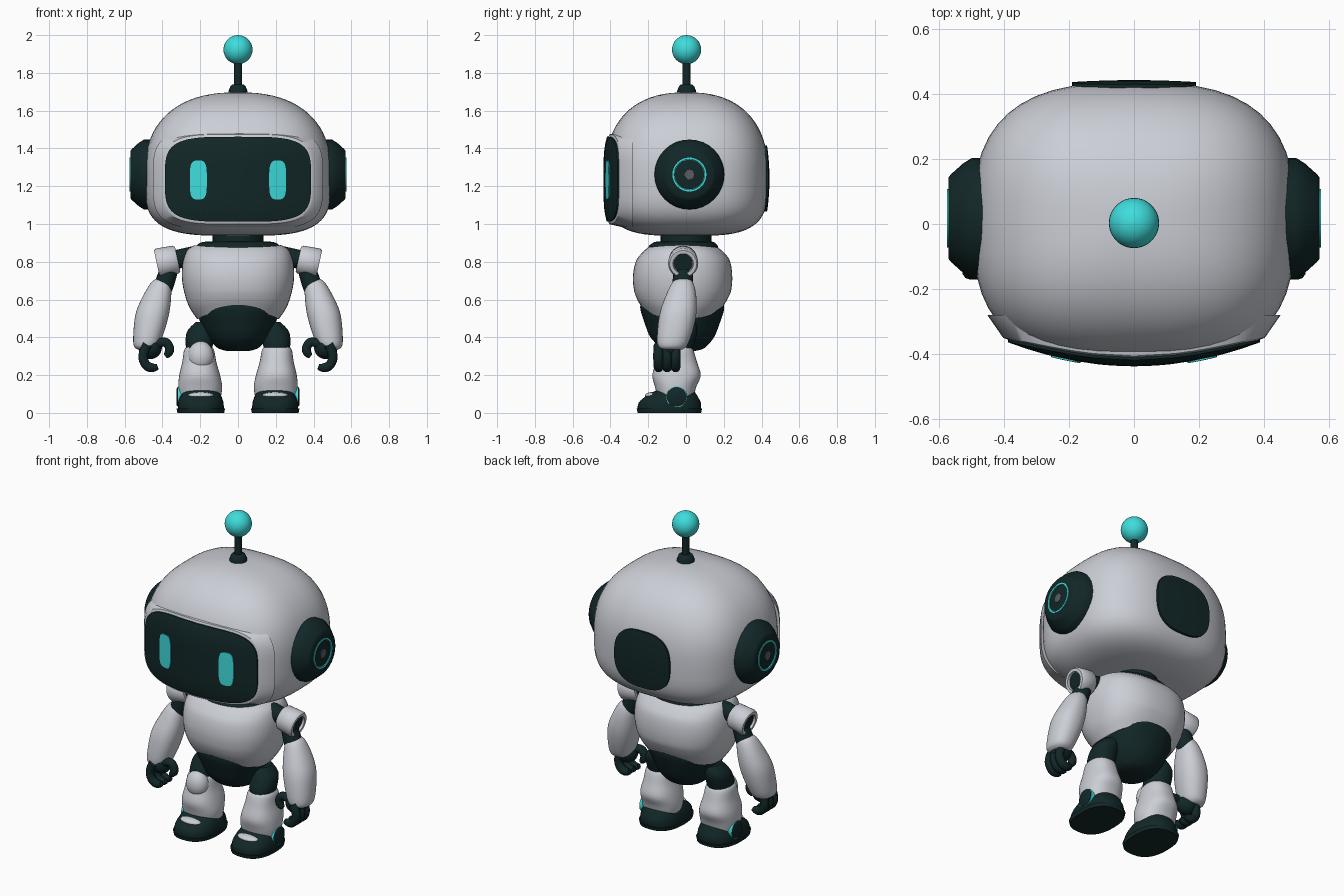
import bpy, bmesh, math
from mathutils import Vector

cube = bpy.data.objects.get("Cube")
if cube:
    bpy.data.objects.remove(cube, do_unlink=True)


def material(name, color):
    m = bpy.data.materials.new(name)
    m.use_nodes = True
    m.diffuse_color = (*color, 1)
    m.node_tree.nodes["Principled BSDF"].inputs["Base Color"].default_value = (*color, 1)
    return m


WHITE = material("shell_white", (0.6, 0.62, 0.67))
DARK = material("joint_dark", (0.006, 0.02, 0.021))
CYAN = material("glow_cyan", (0.05, 0.72, 0.72))
GREY = material("hub_grey", (0.1, 0.11, 0.12))
made = []


def unit_ring(p, n=48):
    """Superellipse outline of exponent p."""
    out = []
    for i in range(n):
        a = math.tau * i / n
        c, s = math.cos(a), math.sin(a)
        out.append((math.copysign(abs(c) ** (2 / p), c), math.copysign(abs(s) ** (2 / p), s)))
    return out


def skin(name, rings, mat):
    """Join rings of points into a closed, smooth surface."""
    bm = bmesh.new()
    rows = [[bm.verts.new(v) for v in r] for r in rings]
    n = len(rows[0])
    for a, b in zip(rows, rows[1:]):
        for i in range(n):
            j = (i + 1) % n
            bm.faces.new((a[i], a[j], b[j], b[i]))
    bm.faces.new(rows[0])
    bm.faces.new(rows[-1])
    bmesh.ops.recalc_face_normals(bm, faces=bm.faces)
    mesh = bpy.data.meshes.new(name)
    bm.to_mesh(mesh)
    bm.free()
    mesh.materials.append(mat)
    ob = bpy.data.objects.new(name, mesh)
    bpy.context.collection.objects.link(ob)
    made.append(ob)
    return ob


def loft(name, sections, mat, p=2.2, side=1, steps=4):
    """Smoothly blended horizontal sections (x, y, z, rx, ry)."""
    S = [Vector(s) for s in sections]
    dense = []
    for i in range(len(S) - 1):
        a, b = S[i], S[i + 1]
        ta = (b - S[max(i - 1, 0)]) / 2
        tb = (S[min(i + 2, len(S) - 1)] - a) / 2
        for k in range(steps):
            t = k / steps
            dense.append(a + ta * t + (3 * (b - a) - 2 * ta - tb) * t ** 2 + (2 * (a - b) + ta + tb) * t ** 3)
    dense.append(S[-1])
    rings = [[(side * (x + rx * u), y + ry * v, z) for u, v in unit_ring(p)] for x, y, z, rx, ry in dense]
    return skin(name, rings, mat)


def lathe(name, profile, center, axis, mat):
    """Round part: (height, radius) pairs turned about an axis."""
    q = Vector((0, 0, 1)).rotation_difference(Vector(axis).normalized())
    c = Vector(center)
    return skin(name, [[c + q @ Vector((r * u, r * v, h)) for u, v in unit_ring(2, 32)] for h, r in profile], mat)


def ball(name, center, radii, mat, side=1):
    x, y, z = center
    a, b, c = radii
    angles = [math.pi * (i / 16 - 0.5) for i in range(17)]
    secs = [(x, y, z + c * math.sin(t), max(a * math.cos(t), 1e-3), max(b * math.cos(t), 1e-3)) for t in angles]
    return loft(name, secs, mat, 2, side, 1)


def plate(name, cx, cz, rx, rz, p, surface, back, mat, flare=1.0):
    """Rounded panel following y = surface(x, z), with its rim running back."""
    outline = unit_ring(p, 64)
    rings = [[(cx + rx * flare * u, back, cz + rz * flare * v) for u, v in outline]]
    for t in (1, 0.97, 0.85, 0.7, 0.5, 0.3, 0.1):
        pts = [(cx + rx * t * u, cz + rz * t * v) for u, v in outline]
        rings.append([(x, surface(x, z), z) for x, z in pts])
    return skin(name, rings, mat)


def tube(name, points, radius, mat):
    cu = bpy.data.curves.new(name, "CURVE")
    cu.dimensions = "3D"
    cu.bevel_depth, cu.bevel_resolution, cu.use_fill_caps = radius, 3, True
    sp = cu.splines.new("NURBS")
    sp.points.add(len(points) - 1)
    for q, co in zip(sp.points, points):
        q.co = (*co, 1)
    sp.points[-1].radius = 0.6
    sp.use_endpoint_u = True
    sp.order_u = 3
    cu.materials.append(mat)
    ob = bpy.data.objects.new(name, cu)
    bpy.context.collection.objects.link(ob)


# Head shell: fuller below, domed above
head = []
for i in range(41):
    a = math.pi * (i / 40 - 0.5)
    p, h = (3.6, 0.32) if a < 0 else (2.4, 0.44)
    s = max(math.cos(a), 1e-4) ** (2 / p)
    z = 1.257 + math.copysign(h * abs(math.sin(a)) ** (2 / p), a)
    head.append((0, 0.003, z, max(0.495 * s, 0.004), max(0.432 * s, 0.004)))
loft("head", head, WHITE, 2.8, 1, 1)


# Face: rim, visor, eyes
def face(x, z):
    return -0.437 + 0.075 * (x / 0.39) ** 2 + 0.02 * ((z - 1.235) / 0.23) ** 4


plate("face_rim", 0, 1.237, 0.402, 0.238, 4, lambda x, z: face(x, z) + 0.008, -0.28, WHITE, 1.12)
plate("visor", 0, 1.237, 0.387, 0.225, 4, face, -0.3, DARK)
for s in (1, -1):
    plate("eye", s * 0.21, 1.233, 0.045, 0.103, 3.6, lambda x, z: face(x, z) - 0.004, -0.40, CYAN)

# Panel on the back of the head
plate("back_panel", 0, 1.24, 0.19, 0.175, 2.7,
      lambda x, z: 0.442 - 0.006 * (x / 0.19) ** 2 - 0.012 * ((z - 1.24) / 0.17) ** 2, 0.38, DARK)

# Ears
for s in (1, -1):
    c, ax = (s * 0.49, 0.018, 1.262), (s, 0, 0)
    lathe("ear", [(-0.08, 0.185), (0.008, 0.185), (0.035, 0.168), (0.072, 0.135), (0.08, 0.125), (0.08, 0.088),
                  (0.07, 0.08)], c, ax, DARK)
    lathe("ear_light", [(0.06, 0.09), (0.084, 0.09), (0.084, 0.081), (0.076, 0.08)], c, ax, CYAN)
    lathe("ear_cap", [(0.06, 0.078), (0.08, 0.078), (0.082, 0.07)], c, ax, DARK)
    lathe("ear_hub", [(0.07, 0.028), (0.085, 0.026)], c, ax, GREY)

# Antenna
up = (0, 0, 1)
lathe("antenna_base", [(1.67, 0.052), (1.705, 0.05), (1.73, 0.04), (1.738, 0.03)], (0, 0.003, 0), up, DARK)
lathe("antenna_stem", [(1.7, 0.022), (1.87, 0.022)], (0, 0.003, 0), up, DARK)
ball("antenna_ball", (0, 0.003, 1.923), (0.077, 0.077, 0.077), CYAN)

# Neck, collar, torso and pelvis
lathe("neck", [(0.84, 0.135), (0.96, 0.135)], (0, 0, 0), up, DARK)
loft("collar", [(0, -0.015, 0.82, 0.22, 0.18), (0, -0.015, 0.875, 0.225, 0.185), (0, -0.01, 0.9, 0.2, 0.165),
                (0, -0.01, 0.908, 0.16, 0.14)], DARK)
torso = loft("torso", [(0, -0.02, 0.495, 0.215, 0.205), (0, -0.02, 0.56, 0.258, 0.236), (0, -0.018, 0.64, 0.285, 0.256),
                       (0, -0.018, 0.72, 0.297, 0.263), (0, -0.016, 0.8, 0.292, 0.25), (0, -0.015, 0.86, 0.27, 0.215),
                       (0, -0.015, 0.888, 0.23, 0.185)], WHITE, 2.4)
for v in torso.data.vertices:  # hem arches up at front and back
    lift = ((v.co.y + 0.02) / 0.22) ** 2
    v.co.z += 0.055 * lift * max(0, 1 - (v.co.z - 0.495) / 0.15)
    v.co.z -= 0.018 * lift * max(0, (v.co.z - 0.82) / 0.07)
loft("pelvis", [(0, -0.01, 0.328, 0.06, 0.06), (0, -0.015, 0.345, 0.11, 0.115), (0, -0.02, 0.40, 0.16, 0.168),
                (0, -0.02, 0.47, 0.195, 0.197), (0, -0.02, 0.54, 0.222, 0.22), (0, -0.02, 0.57, 0.225, 0.222)], DARK)

for s in (1, -1):
    tag = "left_" if s > 0 else "right_"
    # Shoulder and arm
    c, ax = (s * 0.373, -0.015, 0.802), (s, 0, -0.22)
    lathe(tag + "shoulder_joint", [(-0.14, 0.05), (0.045, 0.05)], c, ax, DARK)
    lathe(tag + "shoulder", [(-0.055, 0.05), (-0.055, 0.066), (-0.045, 0.075), (0.045, 0.08), (0.058, 0.072),
                             (0.058, 0.054), (0.04, 0.052)], c, ax, WHITE)
    loft(tag + "upper_arm", [(0.42, -0.02, 0.6, 0.05, 0.05), (0.395, -0.018, 0.67, 0.055, 0.055),
                             (0.365, -0.015, 0.76, 0.05, 0.05)], DARK, 2, s)
    loft(tag + "forearm", [(0.485, -0.075, 0.335, 0.045, 0.055), (0.485, -0.072, 0.36, 0.068, 0.08),
                           (0.468, -0.055, 0.45, 0.084, 0.095), (0.45, -0.04, 0.54, 0.088, 0.096),
                           (0.425, -0.025, 0.63, 0.072, 0.078), (0.408, -0.018, 0.69, 0.052, 0.055),
                           (0.405, -0.015, 0.71, 0.03, 0.03)], WHITE, 2.2, s)
    # Hand
    ball(tag + "palm", (0.465, -0.09, 0.345), (0.062, 0.06, 0.06), DARK, s)
    for y in (-0.145, -0.1, -0.055):
        path = ((0.48, 0.36), (0.51, 0.31), (0.49, 0.25), (0.45, 0.235), (0.425, 0.245))
        tube(tag + "finger", [(s * x, y, z) for x, z in path], 0.026, DARK)
    path = ((0.44, 0.36), (0.39, 0.385), (0.36, 0.35), (0.365, 0.315), (0.385, 0.3))
    tube(tag + "thumb", [(s * x, -0.11, z) for x, z in path], 0.025, DARK)
    # Leg
    loft(tag + "thigh", [(0.205, -0.05, 0.3, 0.06, 0.07), (0.205, -0.045, 0.36, 0.072, 0.085),
                         (0.2, -0.02, 0.43, 0.07, 0.08), (0.175, -0.01, 0.48, 0.05, 0.06)], DARK, 2.2, s)
    loft(tag + "shin", [(0.2, -0.055, 0.085, 0.11, 0.095), (0.2, -0.055, 0.14, 0.116, 0.11),
                        (0.203, -0.05, 0.2, 0.108, 0.128), (0.205, -0.05, 0.27, 0.09, 0.108),
                        (0.206, -0.05, 0.33, 0.08, 0.09), (0.206, -0.05, 0.35, 0.066, 0.075)], WHITE, 2.3, s)
    # Shoe
    loft(tag + "sole", [(0.197, -0.088, 0, 0.124, 0.168), (0.197, -0.088, 0.022, 0.128, 0.173)], DARK, 2.5, s)
    loft(tag + "shoe", [(0.197, -0.088, 0.02, 0.122, 0.168), (0.197, -0.086, 0.055, 0.12, 0.164),
                        (0.197, -0.075, 0.09, 0.108, 0.135), (0.197, -0.06, 0.118, 0.09, 0.1),
                        (0.197, -0.055, 0.125, 0.06, 0.07)], DARK, 2.4, s)
    ball(tag + "toe_patch", (0.197, -0.178, 0.092), (0.068, 0.04, 0.018), WHITE, s)
    lathe(tag + "ankle_light", [(-0.03, 0.055), (0.004, 0.055)], (s * 0.314, -0.05, 0.085), (s, 0, 0), CYAN)
    lathe(tag + "ankle", [(-0.03, 0.052), (0.006, 0.052), (0.011, 0.044)], (s * 0.314, -0.05, 0.085), (s, 0, 0), DARK)

# Knee pad worn on the right leg only
ball("right_knee_pad", (0.197, -0.115, 0.3), (0.068, 0.06, 0.08), WHITE, -1)

# Smooth shading with crisp edges
bpy.ops.object.select_all(action="DESELECT")
for ob in made:
    ob.select_set(True)
bpy.context.view_layer.objects.active = made[0]
bpy.ops.object.shade_smooth_by_angle(angle=math.radians(40))
